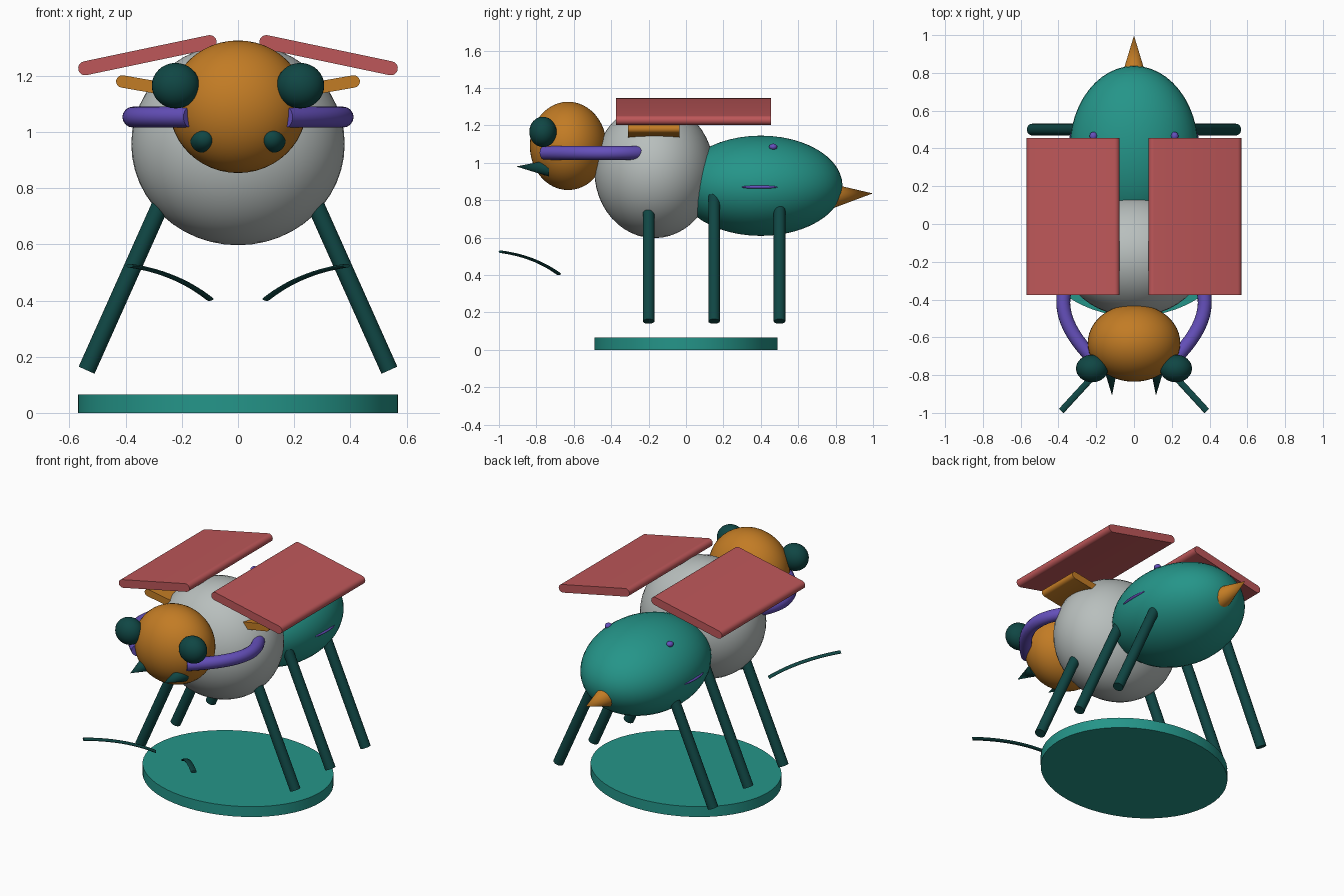
import bpy, bmesh, math
from mathutils import Vector, Matrix

cube = bpy.data.objects.get("Cube")
if cube:
    bpy.data.objects.remove(cube)


def material(name, rgb):
    m = bpy.data.materials.new(name)
    m.use_nodes = True
    m.diffuse_color = (*rgb, 1)
    m.node_tree.nodes["Principled BSDF"].inputs["Base Color"].default_value = (*rgb, 1)
    return m


teal = material("teal", (0.018, 0.30, 0.25))
dark = material("dark_teal", (0.005, 0.062, 0.058))
grey = material("pale_grey", (0.48, 0.52, 0.51))
orange = material("orange", (0.54, 0.20, 0.018))
red = material("coral_red", (0.51, 0.095, 0.10))
purple = material("purple", (0.13, 0.08, 0.50))


def finish(bm, name, mat, angle=40):
    bmesh.ops.recalc_face_normals(bm, faces=bm.faces)
    mesh = bpy.data.meshes.new(name)
    bm.to_mesh(mesh)
    bm.free()
    mesh.materials.append(mat)
    ob = bpy.data.objects.new(name, mesh)
    bpy.context.collection.objects.link(ob)
    bpy.ops.object.select_all(action="DESELECT")
    ob.select_set(True)
    bpy.context.view_layer.objects.active = ob
    bpy.ops.object.shade_smooth_by_angle(angle=math.radians(angle))
    return ob


def ellipsoid(name, mat, centre, radii, seg=48):
    bm = bmesh.new()
    bmesh.ops.create_uvsphere(bm, u_segments=seg, v_segments=seg // 2, radius=1)
    bm.transform(Matrix.Translation(centre) @ Matrix.Diagonal((*radii, 1)))
    return finish(bm, name, mat, 60)


def cone(name, mat, start, end, r1, r2, seg=24):
    a, b = Vector(start), Vector(end)
    bm = bmesh.new()
    bmesh.ops.create_cone(bm, cap_ends=True, segments=seg, radius1=r1,
                          radius2=r2, depth=(b - a).length)
    turn = (b - a).to_track_quat("Z", "Y").to_matrix().to_4x4()
    bm.transform(Matrix.Translation((a + b) / 2) @ turn)
    return finish(bm, name, mat)


def sweep(name, mat, p0, p1, p2, wide, tall, steps=16, seg=16):
    """Oval tube along a quadratic curve."""
    p0, p1, p2 = Vector(p0), Vector(p1), Vector(p2)
    bm = bmesh.new()
    rings = []
    for i in range(steps + 1):
        t = i / steps
        c = p0 * (1 - t) ** 2 + p1 * 2 * t * (1 - t) + p2 * t * t
        d = ((p1 - p0) * (1 - t) + (p2 - p1) * t).normalized()
        side = d.cross(Vector((0, 0, 1))).normalized()
        up = side.cross(d)
        angles = [math.tau * k / seg for k in range(seg)]
        rings.append([bm.verts.new(c + side * wide * math.cos(a) + up * tall * math.sin(a))
                      for a in angles])
    for a, b in zip(rings, rings[1:]):
        for k in range(seg):
            n = (k + 1) % seg
            bm.faces.new((a[k], a[n], b[n], b[k]))
    bm.faces.new(rings[0])
    bm.faces.new(rings[-1])
    return finish(bm, name, mat)


def plate(name, mat, inner, outer, r, y0, y1, seg=10):
    """Slab with two rounded edges, running along y between (x, z) edge centres."""
    a, b = Vector(inner), Vector(outer)
    d = b - a
    base = math.atan2(d.y, d.x)
    bm = bmesh.new()
    verts = []
    for centre, start in ((b, base - math.pi / 2), (a, base + math.pi / 2)):
        for i in range(seg + 1):
            t = start + math.pi * i / seg
            verts.append(bm.verts.new((centre.x + r * math.cos(t), y0,
                                       centre.y + r * math.sin(t))))
    face = bm.faces.new(verts)
    out = bmesh.ops.extrude_face_region(bm, geom=[face])
    moved = [v for v in out["geom"] if isinstance(v, bmesh.types.BMVert)]
    bmesh.ops.translate(bm, verts=moved, vec=(0, y1 - y0, 0))
    return finish(bm, name, mat)


# Oval stand
stand = cone("stand", teal, (0, 0, 0), (0, 0, 0.065), 1, 1, 64)
stand.data.transform(Matrix.Diagonal((0.57, 0.49, 1, 1)))

# Body
ellipsoid("thorax", grey, (0, -0.17, 0.957), (0.38, 0.32, 0.36))
ellipsoid("head", orange, (0, -0.63, 1.09), (0.245, 0.205, 0.236))
ellipsoid("abdomen", teal, (0, 0.4, 0.877), (0.34, 0.437, 0.268))
cone("stinger", orange, (0, 0.78, 0.822), (0, 0.998, 0.836), 0.066, 0.0)

for s, side in ((1, "left"), (-1, "right")):
    # Face
    ellipsoid(f"{side}_eye", dark, (s * 0.222, -0.765, 1.165), (0.085, 0.073, 0.081), 32)
    cone(f"{side}_mandible", dark, (s * 0.125, -0.73, 0.971), (s * 0.116, -0.908, 0.98), 0.045, 0)
    # Curved arm hugging the head
    sweep(f"{side}_arm", purple, (s * 0.17, -0.755, 1.053), (s * 0.49, -0.47, 1.053),
          (s * 0.31, -0.24, 1.053), 0.037, 0.037)
    # Detached feeler
    sweep(f"{side}_feeler", dark, (s * 0.10, -0.68, 0.405), (s * 0.22, -0.81, 0.50),
          (s * 0.385, -0.99, 0.524), 0.017, 0.007)
    # Wings
    plate(f"{side}_wing", red, (s * 0.101, 1.32), (s * 0.544, 1.227), 0.025, -0.375, 0.455)
    plate(f"{side}_small_wing", orange, (s * 0.2, 1.143), (s * 0.412, 1.18), 0.022, -0.31, -0.035)
    # Legs
    for place, y in (("front", -0.2), ("middle", 0.15), ("hind", 0.5)):
        cone(f"{side}_{place}_leg", dark, (s * 0.539, y, 0.152), (s * 0.216, y, 0.875), 0.031, 0.031)
    # Abdomen spots
    ellipsoid(f"{side}_flank_spot", purple, (s * 0.325, 0.395, 0.87), (0.022, 0.1, 0.011), 24)
    ellipsoid(f"{side}_upper_spot", purple, (s * 0.215, 0.466, 1.085), (0.02, 0.022, 0.017), 24)
